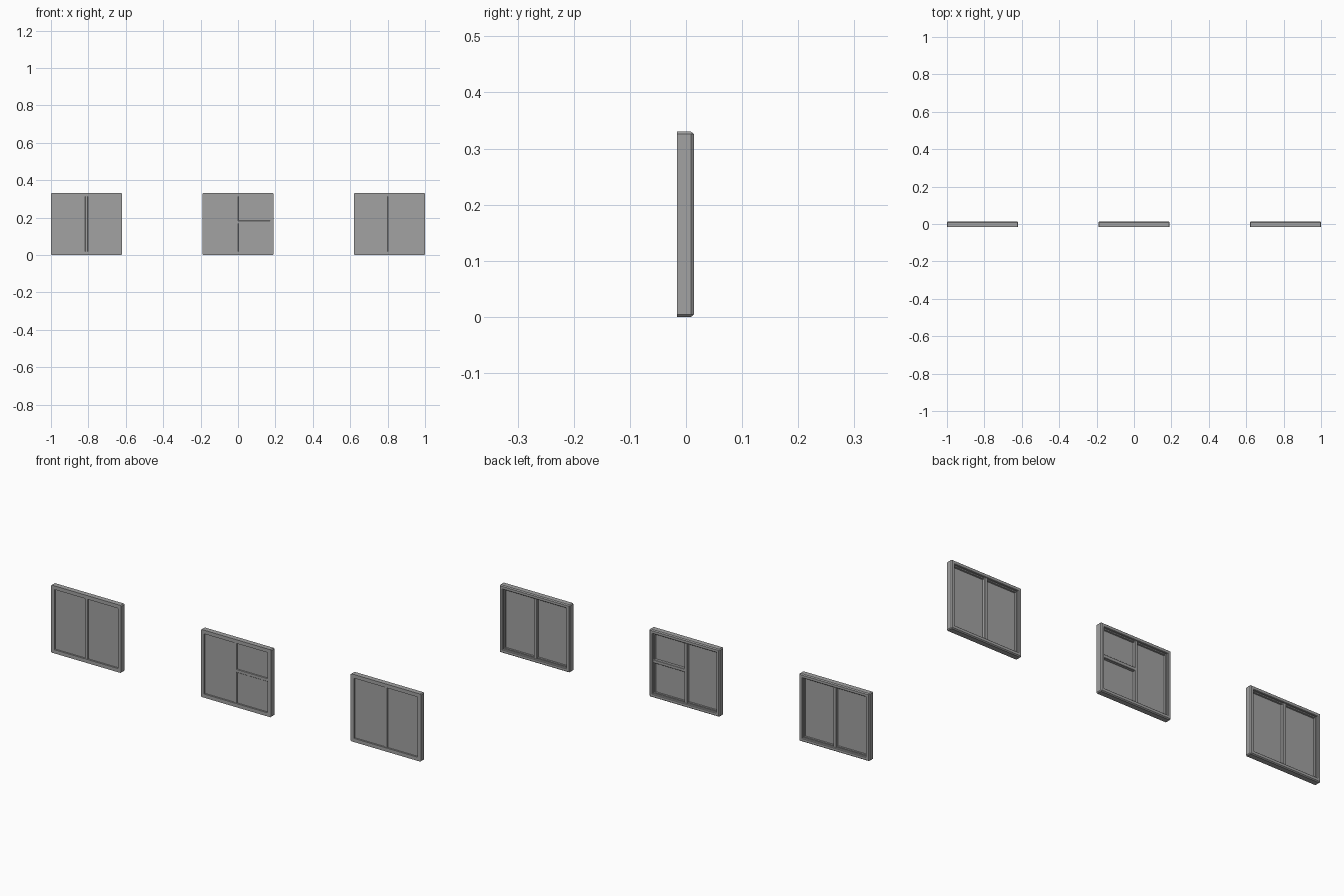
import bpy, bmesh

cube = bpy.data.objects.get("Cube")
if cube:
    bpy.data.objects.remove(cube)

WIDTH, HEIGHT = 0.38, 0.33
FRONT, BACK, PANE = -0.016, 0.014, -0.008
FRAME = 0.018
CHAMFER = 0.004

grey = bpy.data.materials.new("mid_grey")
grey.use_nodes = True
colour = (0.36, 0.36, 0.36, 1)
grey.diffuse_color = colour
grey.node_tree.nodes["Principled BSDF"].inputs["Base Color"].default_value = colour


def finish(name, bm, location):
    bmesh.ops.recalc_face_normals(bm, faces=bm.faces)
    mesh = bpy.data.meshes.new(name)
    bm.to_mesh(mesh)
    bm.free()
    mesh.materials.append(grey)
    obj = bpy.data.objects.new(name, mesh)
    obj.location = location
    bpy.context.collection.objects.link(obj)
    return obj


def ring(name, profile, x):
    """Sweep a closed (inset, y) profile around the window rectangle."""
    bm = bmesh.new()
    loops = []
    for sx, sz in ((1, 1), (-1, 1), (-1, -1), (1, -1)):
        # each outer corner is clipped, inner corners stay square
        pair = [[], []]
        for inset, y in profile:
            cut = max(0, CHAMFER - inset)
            w, h = WIDTH / 2 - inset, HEIGHT / 2 - inset
            pair[0].append(bm.verts.new((sx * w, y, sz * (h - cut))))
            pair[1].append(bm.verts.new((sx * (w - cut), y, sz * h)))
        loops += pair if sx == sz else pair[::-1]
    n = len(profile)
    for i, loop in enumerate(loops):
        nxt = loops[(i + 1) % len(loops)]
        for j in range(n):
            k = (j + 1) % n
            bm.faces.new((loop[j], loop[k], nxt[k], nxt[j]))
    bmesh.ops.remove_doubles(bm, verts=bm.verts, dist=0.0001)
    return finish(name, bm, (x, 0, HEIGHT / 2))


def box(name, x0, x1, y0, y1, z0, z1, bevel=0):
    bm = bmesh.new()
    bmesh.ops.create_cube(bm, size=1)
    for v in bm.verts:
        v.co.x *= x1 - x0
        v.co.y *= y1 - y0
        v.co.z *= z1 - z0
    if bevel:
        bmesh.ops.bevel(bm, geom=bm.edges[:], offset=bevel, segments=1, affect='EDGES')
    return finish(name, bm, ((x0 + x1) / 2, (y0 + y1) / 2, (z0 + z1) / 2))


# Frame has a chamfered back edge; a shallow sash lip holds the pane
frame_profile = ((0, FRONT), (0, BACK - 0.005), (CHAMFER, BACK),
                 (FRAME - 0.002, BACK), (FRAME, BACK - 0.002), (FRAME, FRONT))
sash_profile = ((FRAME - 0.002, PANE), (FRAME - 0.002, 0.004),
                (FRAME + 0.005, 0.004), (FRAME + 0.005, PANE))

# side, window centre, mullion offset, mullion front
windows = (("right", -0.81, 0, -0.014),
           ("middle", 0, -0.006, -0.012),
           ("left", 0.81, -0.002, -0.012))

for side, x, shift, bar_front in windows:
    half = WIDTH / 2 - FRAME + 0.001
    ring(side + "_frame", frame_profile, x)
    ring(side + "_sash", sash_profile, x)
    box(side + "_pane", x - half, x + half, PANE, PANE + 0.003,
        FRAME - 0.001, HEIGHT - FRAME + 0.001)
    bar = x + shift
    box(side + "_mullion", bar - 0.008, bar + 0.008, bar_front, 0.009,
        FRAME - 0.002, HEIGHT - FRAME + 0.002, 0.0015)
    # Only the middle window has a divided half
    if side == "middle":
        box("middle_crossbar", bar, half, bar_front, 0.009, 0.168, 0.184, 0.0015)
